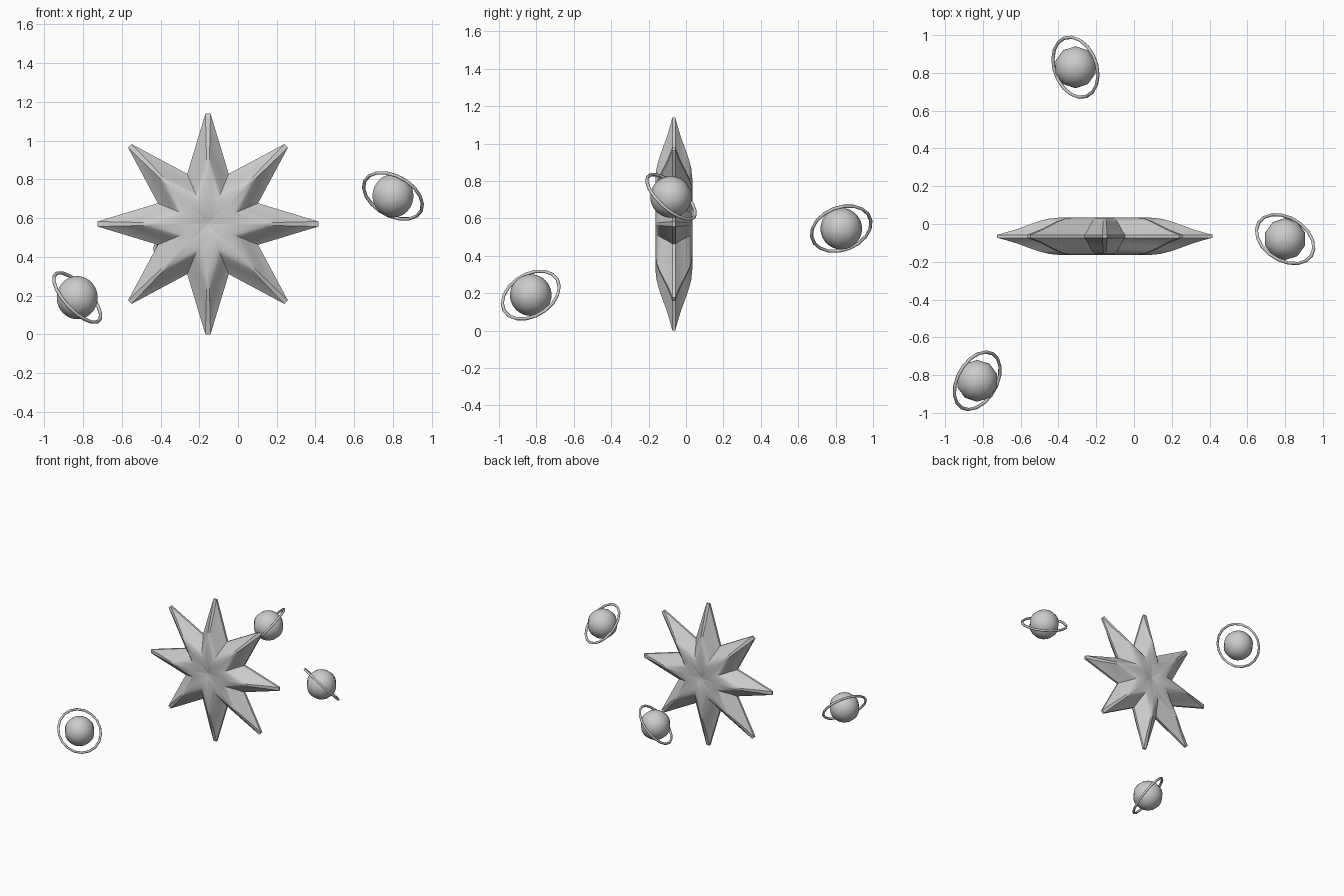
import bpy, bmesh
from math import sin, cos, pi, radians
from mathutils import Vector

if "Cube" in bpy.data.objects:
    bpy.data.objects.remove(bpy.data.objects["Cube"])


def smooth(obj, angle):
    bpy.ops.object.select_all(action='DESELECT')
    obj.select_set(True)
    bpy.context.view_layer.objects.active = obj
    bpy.ops.object.shade_smooth_by_angle(angle=radians(angle))


# Puffed eight-pointed star: shrinking star outlines, rising to both sides
POINTS, TIP_R, VALLEY_R, TIP_HALF = 8, 0.57, 0.28, 0.013
PROFILE = [(1.0, 0.008), (0.92, 0.02), (0.82, 0.037), (0.72, 0.058), (0.61, 0.08),
           (0.52, 0.093), (0.42, 0.099), (0.25, 0.099), (0.1, 0.094)]
CENTRE_H = 0.085

outline = []
for i in range(POINTS):
    a = 2 * pi * i / POINTS
    for side in (-1, 1):
        outline.append((TIP_R * cos(a) - side * TIP_HALF * sin(a),
                        TIP_R * sin(a) + side * TIP_HALF * cos(a)))
    v = a + pi / POINTS
    outline.append((VALLEY_R * cos(v), VALLEY_R * sin(v)))

bm = bmesh.new()
layers = [(s, -h) for s, h in reversed(PROFILE)] + PROFILE[:]
loops = [[bm.verts.new((x * s, y, z * s)) for x, z in outline] for s, y in layers]
n = len(outline)
for lo, hi in zip(loops, loops[1:]):
    for i in range(n):
        j = (i + 1) % n
        bm.faces.new((lo[i], lo[j], hi[j], hi[i]))
for loop, y in ((loops[0], -CENTRE_H), (loops[-1], CENTRE_H)):
    c = bm.verts.new((0, y, 0))
    for i in range(n):
        bm.faces.new((loop[i], loop[(i + 1) % n], c))
bmesh.ops.recalc_face_normals(bm, faces=bm.faces)
mesh = bpy.data.meshes.new("star")
bm.to_mesh(mesh)
bm.free()
star = bpy.data.objects.new("star", mesh)
bpy.context.collection.objects.link(star)
star.location = (-0.155, -0.065, 0.57)
smooth(star, 35)


# Ringed planets: centre and ring axis
def planet(name, centre, axis):
    bpy.ops.mesh.primitive_uv_sphere_add(segments=10, ring_count=20, radius=0.111,
                                         location=centre)
    ball = bpy.context.object
    ball.name = name
    smooth(ball, 40)
    bpy.ops.mesh.primitive_torus_add(major_segments=18, minor_segments=6,
                                     major_radius=0.165, minor_radius=0.009,
                                     location=centre)
    ring = bpy.context.object
    ring.name = name + "_ring"
    ring.rotation_euler = Vector(axis).to_track_quat('Z', 'Y').to_euler()
    smooth(ring, 65)


planet("planet_left", (-0.83, -0.83, 0.19), (0.677, -0.385, 0.628))
planet("planet_right", (0.80, -0.08, 0.715), (0.389, 0.617, 0.685))
planet("planet_back", (-0.31, 0.83, 0.545), (-0.69, -0.26, 0.675))
